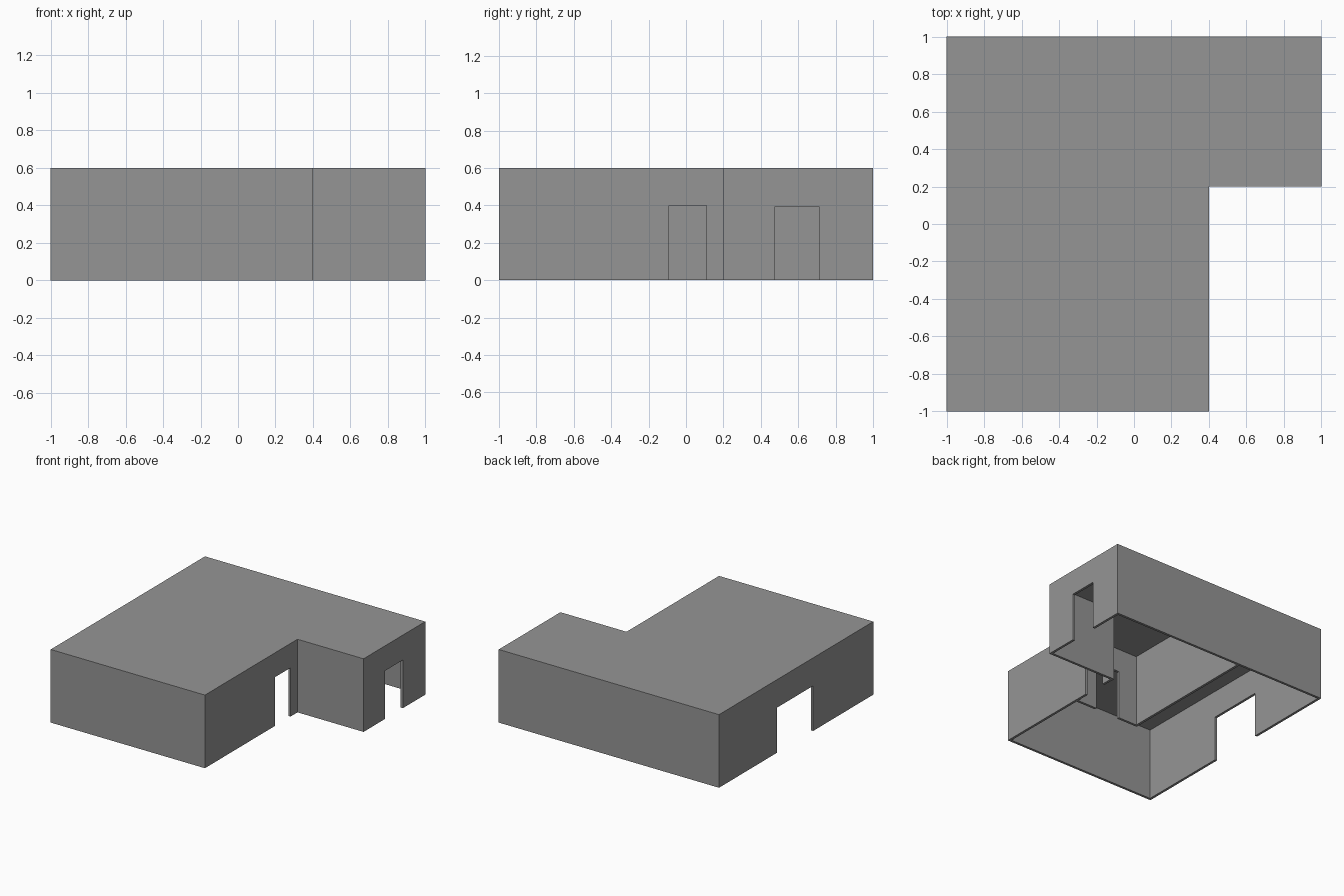
import bpy
import bmesh

if "Cube" in bpy.data.objects:
    bpy.data.objects.remove(bpy.data.objects["Cube"], do_unlink=True)

WALL = 0.02       # wall thickness
HEIGHT = 0.6
CEILING = 0.592

# Single plain grey
grey = bpy.data.materials.new("plain grey")
grey.use_nodes = True
grey.diffuse_color = (0.3, 0.3, 0.3, 1)
grey.node_tree.nodes["Principled BSDF"].inputs["Base Color"].default_value = (0.3, 0.3, 0.3, 1)


def prism(name, outline, z0, z1):
    """Extrude a counter-clockwise plan outline from z0 to z1."""
    bm = bmesh.new()
    base = bm.faces.new([bm.verts.new((x, y, z0)) for x, y in outline])
    top = bmesh.ops.extrude_face_region(bm, geom=[base])["geom"]
    bmesh.ops.translate(bm, vec=(0, 0, z1 - z0),
                        verts=[v for v in top if isinstance(v, bmesh.types.BMVert)])
    bmesh.ops.recalc_face_normals(bm, faces=bm.faces)
    mesh = bpy.data.meshes.new(name)
    bm.to_mesh(mesh)
    bm.free()
    mesh.materials.append(grey)
    obj = bpy.data.objects.new(name, mesh)
    bpy.context.collection.objects.link(obj)
    return obj


def rect(x0, x1, y0, y1):
    return [(x0, y0), (x1, y0), (x1, y1), (x0, y1)]


def cut(target, name, outline, top):
    """Remove a prism that runs from below the ground up to top."""
    cutter = prism(name, outline, -0.1, top)
    cutter.hide_render = True
    mod = target.modifiers.new(name, "BOOLEAN")
    mod.operation = "DIFFERENCE"
    mod.solver = "EXACT"
    mod.object = cutter
    bpy.context.view_layer.objects.active = target
    bpy.ops.object.modifier_apply(modifier=mod.name)
    bpy.data.objects.remove(cutter, do_unlink=True)


def plan(t):
    """L-shaped house plan, shrunk inwards by t."""
    return [(-1 + t, -1 + t), (0.4 - t, -1 + t), (0.4 - t, 0.2 + t),
            (1 - t, 0.2 + t), (1 - t, 1 - t), (-1 + t, 1 - t)]


# Outer walls and flat roof, open underneath
shell = prism("house_shell", plan(0), 0, HEIGHT)
cut(shell, "interior", plan(WALL), CEILING)

# Doorways: wall position in x, y range, height
for name, x, y0, y1, top in (("inner_corner_door", 0.4, -0.09, 0.11, 0.4),
                             ("wing_door", 1, 0.475, 0.71, 0.395),
                             ("wide_left_door", -1, -0.22, 0.25, 0.37)):
    cut(shell, name, rect(x - 0.05, x + 0.05, y0, y1), top)

# L-shaped partition enclosing the back room, with its own doorway
px, py = -0.19, -0.2
partition = prism("partition_walls",
                  [(px - WALL, py - WALL), (0.4 - WALL, py - WALL), (0.4 - WALL, py),
                   (px, py), (px, 1 - WALL), (px - WALL, 1 - WALL)], 0, CEILING)
cut(partition, "partition_door", rect(-0.02, 0.2, py - 0.1, py + 0.1), 0.4)
